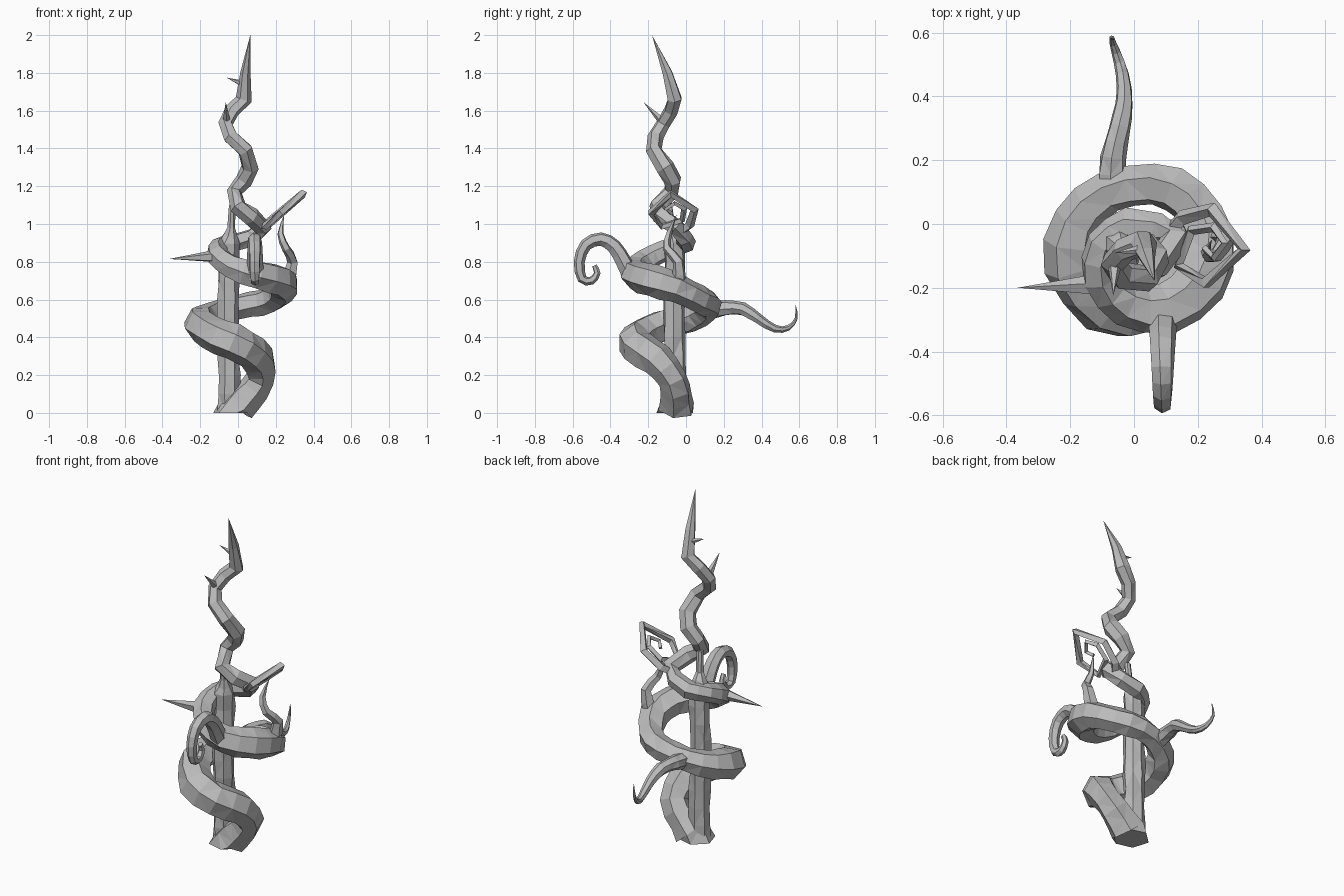
import bpy, bmesh, math, random
from mathutils import Vector

random.seed(4)
cube = bpy.data.objects.get("Cube")
if cube:
    bpy.data.objects.remove(cube, do_unlink=True)

bark = bpy.data.materials.new("grey_bark")
bark.use_nodes = True
GREY = (0.5, 0.5, 0.5, 1)
bark.diffuse_color = GREY
bark.node_tree.nodes["Principled BSDF"].inputs["Base Color"].default_value = GREY


def rounded(path):
    """Insert a smooth midpoint between neighbouring path points."""
    rows = [Vector(p) for p in path]
    n = len(rows)
    out = []
    for i in range(n - 1):
        a, d = rows[max(i - 1, 0)], rows[min(i + 2, n - 1)]
        out += [rows[i], (rows[i] + rows[i + 1]) * .5625 - (a + d) * .0625]
    return out + [rows[-1]]


def tube(name, path, sides=6, wobble=0.0, flat_base=False):
    """Low-poly tapered tube through (x, y, z, radius) points."""
    pts = [Vector(p[:3]) for p in path]
    n = len(pts)
    bm = bmesh.new()
    rings, side = [], None
    for i, (p, row) in enumerate(zip(pts, path)):
        t = (pts[min(i + 1, n - 1)] - pts[max(i - 1, 0)]).normalized()
        if flat_base and i == 0:
            t = Vector((0, 0, 1))
        if side is None:
            side = t.orthogonal()
        side = (side - t * side.dot(t)).normalized()
        up = t.cross(side)
        ring = []
        for k in range(sides):
            a = math.tau * k / sides
            r = row[3] * 1.06 * (1 + random.uniform(-wobble, wobble))
            ring.append(bm.verts.new(p + (side * math.cos(a) + up * math.sin(a)) * r))
        rings.append(ring)
    for a, b in zip(rings, rings[1:]):
        for k in range(sides):
            j = (k + 1) % sides
            bm.faces.new((a[k], a[j], b[j], b[k]))
    bm.faces.new(rings[0][::-1])
    bm.faces.new(rings[-1])
    bmesh.ops.remove_doubles(bm, verts=bm.verts, dist=0.0005)
    bmesh.ops.triangulate(bm, faces=bm.faces, quad_method='SHORT_EDGE')
    bmesh.ops.recalc_face_normals(bm, faces=bm.faces)
    mesh = bpy.data.meshes.new(name)
    bm.to_mesh(mesh)
    bm.free()
    mesh.materials.append(bark)
    obj = bpy.data.objects.new(name, mesh)
    bpy.context.collection.objects.link(obj)


# Thick vine: lower coil from the root
lower = [(-.03, -.06, 0, .1), (.04, -.05, .08, .085), (.12, -.07, .18, .075),
         (.11, -.15, .28, .085), (.03, -.255, .35, .09), (-.09, -.255, .4, .09),
         (-.19, -.13, .46, .085), (-.175, .01, .5, .075), (-.08, .1, .54, .065)]
# Second coil, tightening inward
middle = [(.06, .125, .57, .065), (.18, .07, .6, .07), (.245, -.05, .66, .075),
          (.21, -.18, .7, .08), (.1, -.265, .73, .075), (-.03, -.255, .77, .065),
          (-.105, -.17, .83, .055), (-.1, -.06, .88, .05), (-.02, 0, .9, .048)]
# Thin twisting top ending in a spike
top = [(.08, -.01, .93, .045), (.13, -.05, .98, .045), (.07, -.13, 1.04, .045),
       (0, -.15, 1.09, .045), (-.02, -.08, 1.17, .04), (.03, -.07, 1.23, .045),
       (.065, -.11, 1.3, .045), (.04, -.17, 1.39, .04), (-.04, -.16, 1.46, .04),
       (-.065, -.12, 1.53, .037), (-.03, -.08, 1.6, .037), (.03, -.06, 1.66, .04),
       (.04, -.1, 1.8, .027), (.065, -.18, 2, 0)]
tube("coiled_vine", rounded(lower + middle) + top, 6, .07, True)

# Straight inner stem with a thin shoot on top
stem = [(-.05, -.06, .1 * i, .055) for i in range(10)]
shoot = [(-.04, -.07, .94, .035), (-.035, -.08, .98, .02), (-.03, -.09, 1.1, .017)]
tube("inner_stem", stem + shoot, 7, .12, True)

# Hooked tendril curling down in front
hook = [(-.29, .72), (-.33, .8), (-.38, .88), (-.45, .92), (-.53, .89), (-.565, .8),
        (-.55, .71), (-.5, .7), (-.47, .74), (-.485, .78)]
tube("front_hook", rounded([(.09, y, z, .045 - .0035 * i)
                            for i, (y, z) in enumerate(hook)]), 6)

# Wavy tendril at the back
wave = [(.12, .54), (.21, .555), (.3, .55), (.38, .5), (.47, .445), (.54, .45),
        (.583, .5), (.58, .57)]
tube("back_tendril", rounded([(-.05 + .02 * math.sin(i * 1.1 - 2), y, z, .045 - .0062 * i)
                              for i, (y, z) in enumerate(wave)]), 7, .06)

# Upright tendril on the left side
tube("left_tendril", rounded([(.26, -.04, .68, .04), (.29, -.04, .8, .028),
                              (.255, -.1, .87, .022), (.225, -.09, .95, .016),
                              (.245, -.05, 1.05, 0)]), 5)

# Angular spiral tendril lying in a slanted plane
spiral = [(.11, -.03), (.15, .02), (.245, .045), (.345, -.08), (.225, -.185), (.14, -.13),
          (.18, -.02), (.25, -.01), (.285, -.06), (.25, -.105), (.22, -.075)]
tube("spiral_tendril", [(x, y, .995 + .85 * (x - .15), .025 - .0014 * i)
                        for i, (x, y) in enumerate(spiral)], 4)

# Thorns: base, tip, base radius
thorns = {"right_thorn": ((-.1, -.19, .83), (-.365, -.2, .815), .035),
          "upper_thorn": ((-.06, -.11, 1.53), (-.065, -.225, 1.645), .025),
          "tip_thorn": ((.03, -.08, 1.74), (-.06, -.09, 1.775), .018)}
for name, (a, b, r) in thorns.items():
    a, b = Vector(a), Vector(b)
    tube(name, [(*a.lerp(b, f), r * (1 - f)) for f in (0, .35, .7, 1)], 5)
